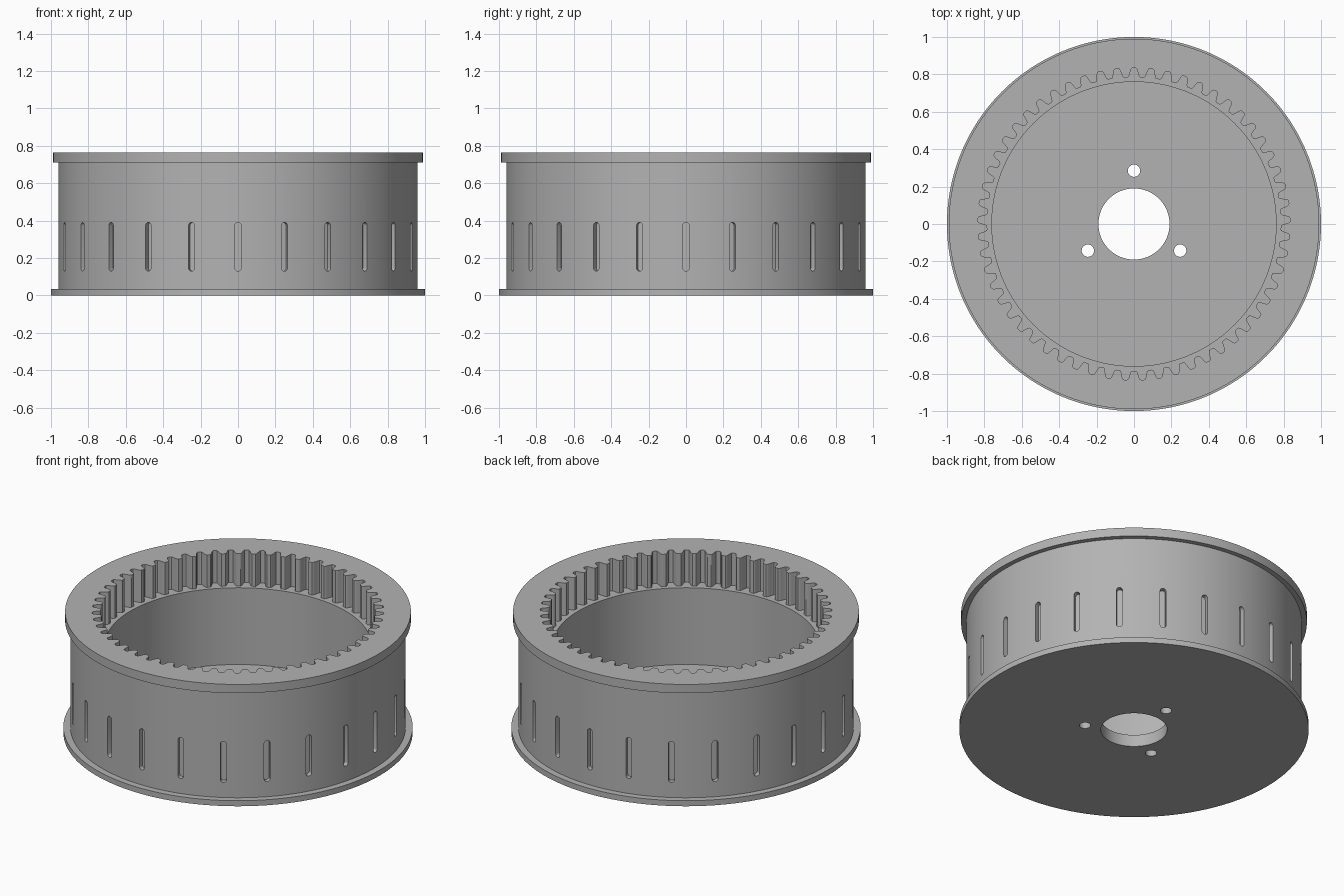
import bpy, bmesh
from math import sin, cos, pi, radians
from mathutils import Matrix, Vector

cube = bpy.data.objects.get("Cube")
if cube:
    bpy.data.objects.remove(cube, do_unlink=True)

SEGMENTS = 192
TEETH = 57
SLOTS = 24

grey = bpy.data.materials.new("plain grey")
grey.use_nodes = True
colour = (0.45, 0.45, 0.45, 1)
grey.diffuse_color = colour
grey.node_tree.nodes["Principled BSDF"].inputs["Base Color"].default_value = colour


def make_object(name, bm):
    bmesh.ops.recalc_face_normals(bm, faces=bm.faces)
    mesh = bpy.data.meshes.new(name)
    bm.to_mesh(mesh)
    bm.free()
    mesh.materials.append(grey)
    obj = bpy.data.objects.new(name, mesh)
    bpy.context.collection.objects.link(obj)
    return obj


def lathe(bm, profile):
    """Revolve a closed (radius, height) profile about z."""
    rings = []
    for i in range(SEGMENTS):
        a = 2 * pi * i / SEGMENTS
        rings.append([bm.verts.new((r * cos(a), r * sin(a), z)) for r, z in profile])
    n = len(profile)
    for i in range(SEGMENTS):
        here, after = rings[i], rings[(i + 1) % SEGMENTS]
        for j in range(n):
            k = (j + 1) % n
            bm.faces.new((here[j], after[j], after[k], here[k]))


def prism(bm, outline, low, high, matrix=Matrix()):
    """Extrude a closed 2D outline from low to high along its local z."""
    bottom = [bm.verts.new(matrix @ Vector((x, y, low))) for x, y in outline]
    top = [bm.verts.new(matrix @ Vector((x, y, high))) for x, y in outline]
    bm.faces.new(bottom)
    bm.faces.new(top)
    for i in range(len(outline)):
        j = (i + 1) % len(outline)
        bm.faces.new((bottom[i], bottom[j], top[j], top[i]))


def circle(radius, count, x=0, y=0):
    return [(x + radius * cos(2 * pi * i / count), y + radius * sin(2 * pi * i / count))
            for i in range(count)]


# Flanged drum with a floor and a centre bore
bm = bmesh.new()
lathe(bm, [(0.19, 0), (1, 0), (1, 0.035), (0.96, 0.035), (0.96, 0.71),
           (0.99, 0.71), (0.99, 0.765), (0.76, 0.765), (0.76, 0.075), (0.19, 0.075)])
drum = make_object("toothed_drum", bm)

# Internal gear: the cutter leaves the teeth standing on a ledge
half_tooth = [(0.07, 0.835), (0.14, 0.832), (0.19, 0.824), (0.24, 0.808),
              (0.29, 0.794), (0.33, 0.788), (0.38, 0.785)]
tooth = [(-f, r) for f, r in reversed(half_tooth)] + half_tooth
gear = []
for i in range(TEETH):
    for f, r in tooth:
        a = pi / 2 + 2 * pi * (i + f) / TEETH
        gear.append((r * cos(a), r * sin(a)))
bm = bmesh.new()
prism(bm, gear, 0.56, 0.9)
gear_cutter = make_object("gear_cutter", bm)

# Round-ended slots around the outer wall
half_width, half_straight = 0.017, 0.113
stadium = []
for end in (0, 1):
    for i in range(9):
        a = pi * end + pi * i / 8
        offset = -half_straight if end else half_straight
        stadium.append((half_width * cos(a), offset + half_width * sin(a)))
bm = bmesh.new()
for i in range(SLOTS):
    turn = Matrix.Rotation(2 * pi * i / SLOTS, 4, 'Z')
    place = turn @ Matrix.Translation((0, 0, 0.26)) @ Matrix.Rotation(pi / 2, 4, 'X')
    prism(bm, stadium, 0.93, 1.1, place)
slot_cutter = make_object("slot_cutter", bm)

# Three bolt holes through the floor
bm = bmesh.new()
for degrees in (90, 210, 330):
    a = radians(degrees)
    prism(bm, circle(0.033, 32, 0.285 * cos(a), 0.285 * sin(a)), -0.1, 0.2)
hole_cutter = make_object("bolt_hole_cutter", bm)

for cutter in (gear_cutter, slot_cutter, hole_cutter):
    cut = drum.modifiers.new(cutter.name, 'BOOLEAN')
    cut.operation = 'DIFFERENCE'
    cut.solver = 'EXACT'
    cut.object = cutter

# Bake the cuts, then drop the cutters
bpy.context.view_layer.update()
graph = bpy.context.evaluated_depsgraph_get()
finished = bpy.data.meshes.new_from_object(drum.evaluated_get(graph))
drum.modifiers.clear()
drum.data = finished
for cutter in (gear_cutter, slot_cutter, hole_cutter):
    bpy.data.objects.remove(cutter, do_unlink=True)

bpy.ops.object.select_all(action='DESELECT')
drum.select_set(True)
bpy.context.view_layer.objects.active = drum
bpy.ops.object.shade_smooth_by_angle(angle=radians(25))
